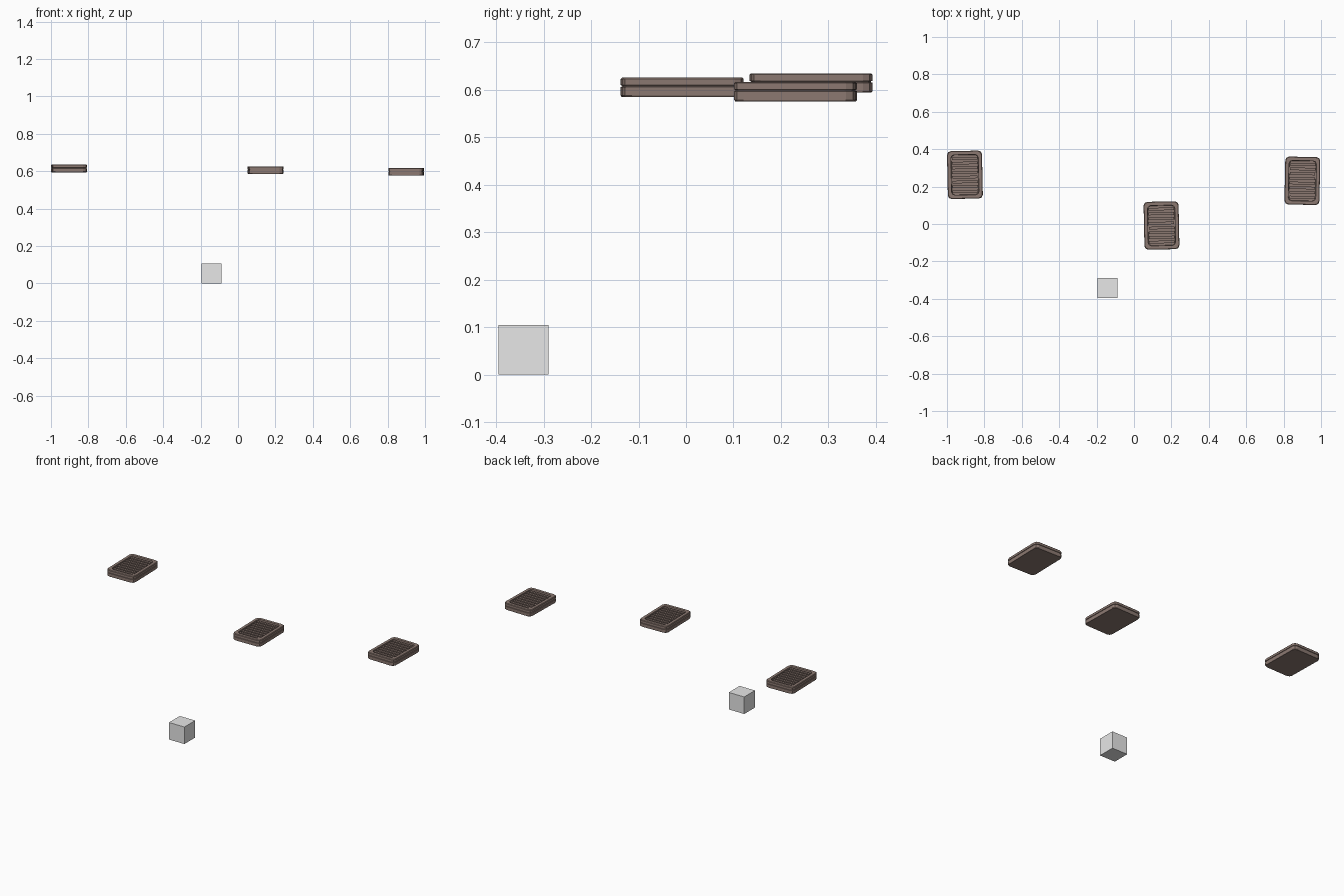
import bpy, bmesh, math
from mathutils import Matrix, Vector

if "Cube" in bpy.data.objects:
    bpy.data.objects.remove(bpy.data.objects["Cube"])


def material(name, rgb):
    m = bpy.data.materials.new(name)
    m.diffuse_color = (*rgb, 1)
    m.use_nodes = True
    m.node_tree.nodes["Principled BSDF"].inputs["Base Color"].default_value = m.diffuse_color
    return m


BROWN = material("brown", (0.26, 0.19, 0.165))
GREY = material("light grey", (0.8, 0.8, 0.8))


def outline(w, d, r, steps=2):
    """Rounded rectangle as a list of xy points."""
    pts = []
    for i, (sx, sy) in enumerate([(1, 1), (-1, 1), (-1, -1), (1, -1)]):
        for k in range(steps + 1):
            a = math.radians(90 * (i + k / steps))
            pts.append((sx * (w / 2 - r) + r * math.cos(a),
                        sy * (d / 2 - r) + r * math.sin(a)))
    return pts


def loft(bm, rings):
    """Skin (width, depth, radius, z) rings and cap both ends."""
    loops = [[bm.verts.new((x, y, z)) for x, y in outline(w, d, r)]
             for w, d, r, z in rings]
    n = len(loops[0])
    for a, b in zip(loops, loops[1:]):
        for i in range(n):
            j = (i + 1) % n
            bm.faces.new((a[i], a[j], b[j], b[i]))
    bm.faces.new(loops[0][::-1])
    bm.faces.new(loops[-1])


def finish(bm, name, mat, loc, angle=0):
    bmesh.ops.recalc_face_normals(bm, faces=bm.faces)
    me = bpy.data.meshes.new(name)
    bm.to_mesh(me)
    bm.free()
    me.materials.append(mat)
    ob = bpy.data.objects.new(name, me)
    ob.location = loc
    ob.rotation_euler.z = math.radians(angle)
    bpy.context.collection.objects.link(ob)


def grille(label, loc, angle):
    # body with a seam around the middle and a recessed top
    W, D, R = 0.187, 0.256, 0.02
    bm = bmesh.new()
    loft(bm, [(W - 0.004, D - 0.004, R, 0), (W, D, R, 0.003), (W, D, R, 0.021),
              (W - 0.006, D - 0.006, R, 0.022), (W - 0.006, D - 0.006, R, 0.024),
              (W, D, R, 0.025), (W, D, R, 0.038), (W - 0.006, D - 0.006, R, 0.041),
              (0.147, 0.216, 0.018, 0.041), (0.143, 0.212, 0.016, 0.027)])
    finish(bm, label + "_grille_body", BROWN, loc, angle)
    # slats across the recess
    bm = bmesh.new()
    for i in range(8):
        y = (i - 3.5) * 0.0252
        bmesh.ops.create_cube(bm, size=1, matrix=Matrix.Translation((0, y, 0.032))
                              @ Matrix.Diagonal((0.136, 0.014, 0.012, 1)))
    finish(bm, label + "_grille_slats", BROWN, loc, angle)


grille("left", Vector((-0.904, 0.263, 0.594)), 1.2)
grille("middle", Vector((0.147, -0.008, 0.585)), 1.2)
grille("right", Vector((0.9, 0.231, 0.576)), -1.2)

# plain box standing on the floor
bm = bmesh.new()
bmesh.ops.create_cube(bm, size=0.105)
finish(bm, "box", GREY, (-0.142, -0.342, 0.0525))
